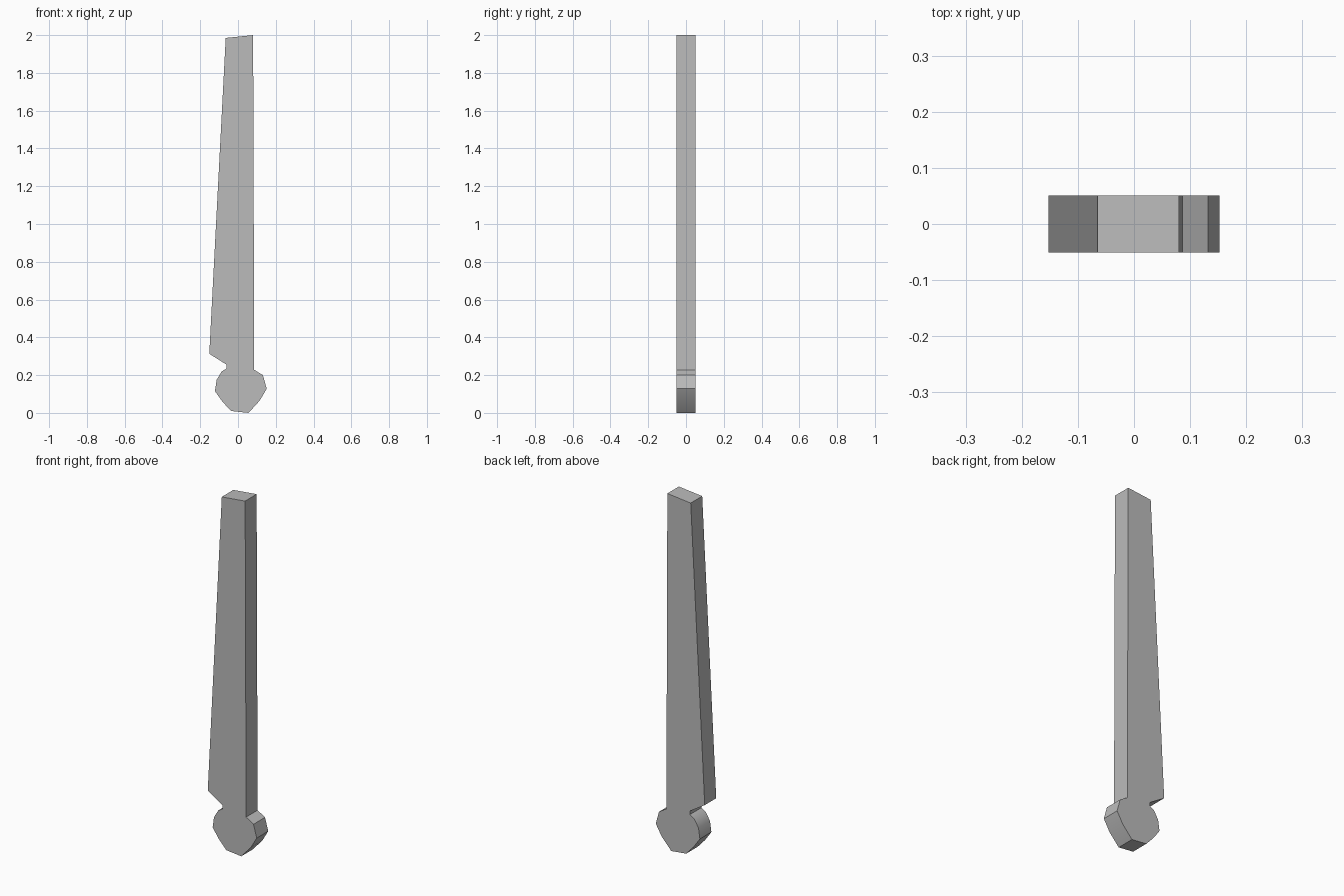
import bpy
import bmesh
import math

cube = bpy.data.objects.get("Cube")
if cube:
    bpy.data.objects.remove(cube, do_unlink=True)

HALF_DEPTH = 0.051

# Single plain grey
grey = bpy.data.materials.new("plain grey")
grey.use_nodes = True
colour = (0.5, 0.5, 0.5, 1)
grey.diffuse_color = colour
grey.node_tree.nodes["Principled BSDF"].inputs["Base Color"].default_value = colour

# Outline in x, z: tapered blade, then the faceted round hub, then the notch
blade_tip = [(-0.065, 1.985), (0.08, 2.0)]
hub = [(0.086, 0.228), (0.132, 0.2), (0.152, 0.128), (0.115, 0.065),
       (0.056, 0.0), (-0.037, 0.01), (-0.083, 0.06), (-0.122, 0.115),
       (-0.113, 0.175), (-0.087, 0.219)]
notch = [(-0.06, 0.235), (-0.06, 0.255), (-0.152, 0.313)]

# Extrude the outline into a flat slab
bm = bmesh.new()
front = bm.faces.new([bm.verts.new((x, -HALF_DEPTH, z))
                      for x, z in blade_tip + hub + notch])
slab = bmesh.ops.extrude_face_region(bm, geom=[front], use_keep_orig=True)
bmesh.ops.translate(bm, vec=(0, 2 * HALF_DEPTH, 0),
                    verts=[v for v in slab["geom"] if isinstance(v, bmesh.types.BMVert)])
bmesh.ops.recalc_face_normals(bm, faces=bm.faces)
mesh = bpy.data.meshes.new("blade_with_hub")
bm.to_mesh(mesh)
bm.free()
mesh.materials.append(grey)

blade = bpy.data.objects.new("blade_with_hub", mesh)
bpy.context.collection.objects.link(blade)

# Soften the hub rim, keep the outline edges sharp
bpy.ops.object.select_all(action="DESELECT")
blade.select_set(True)
bpy.context.view_layer.objects.active = blade
bpy.ops.object.shade_smooth_by_angle(angle=math.radians(30))
